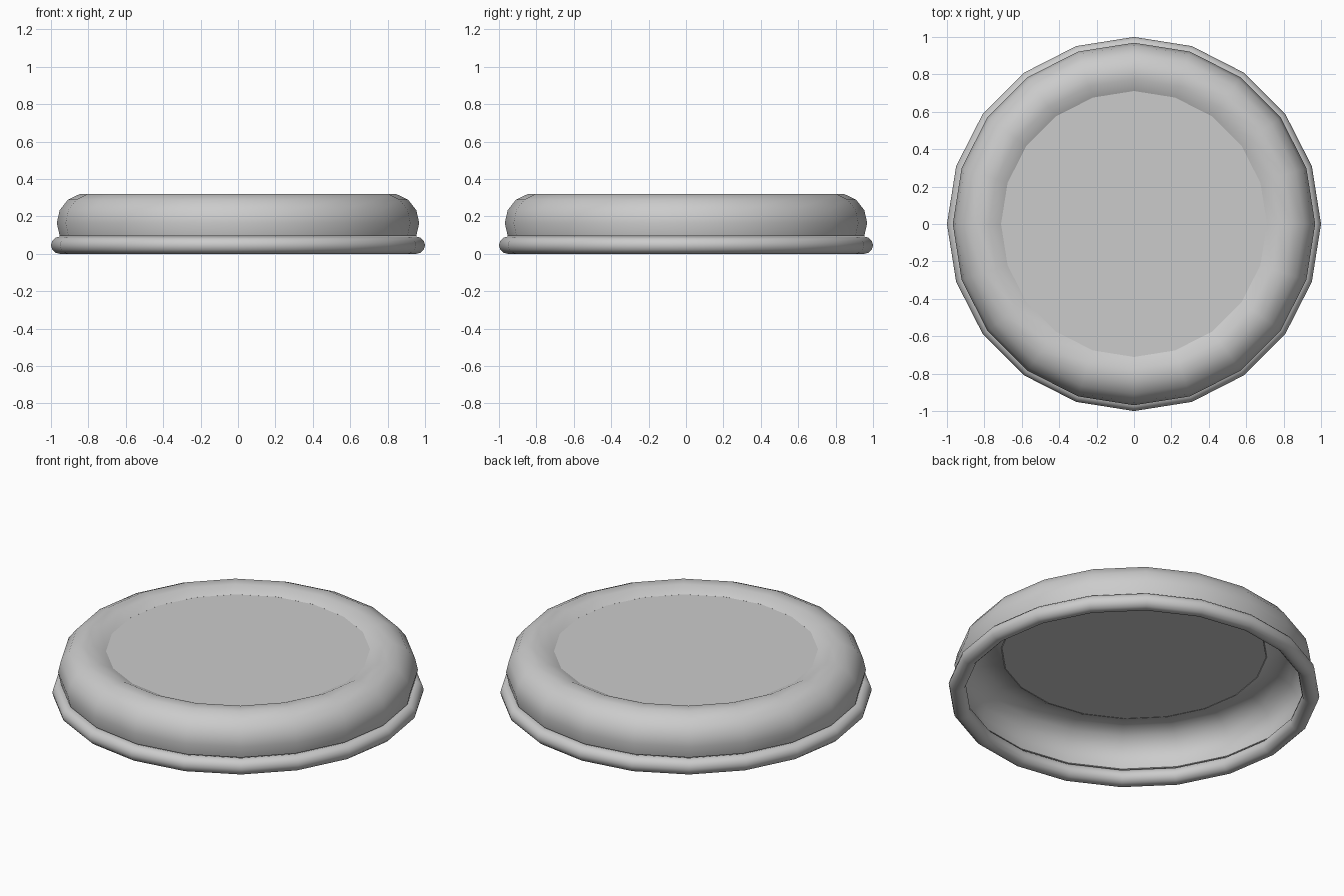
import bpy, bmesh
from math import sin, cos, pi, radians

if "Cube" in bpy.data.objects:
    bpy.data.objects.remove(bpy.data.objects["Cube"])

SIDES = 20


def revolve(name, profile):
    """Sweep a closed (radius, z) profile round the z axis."""
    bm = bmesh.new()
    rings = []
    for i in range(SIDES):
        a = 2 * pi * i / SIDES
        rings.append([bm.verts.new((r * cos(a), r * sin(a), z)) for r, z in profile])
    n = len(profile)
    for i in range(SIDES):
        p, q = rings[i], rings[(i + 1) % SIDES]
        for j in range(n):
            k = (j + 1) % n
            bm.faces.new((p[j], q[j], q[k], p[k]))
    bmesh.ops.recalc_face_normals(bm, faces=bm.faces)
    mesh = bpy.data.meshes.new(name)
    bm.to_mesh(mesh)
    bm.free()
    ob = bpy.data.objects.new(name, mesh)
    bpy.context.collection.objects.link(ob)
    smooth(ob)
    return ob


def smooth(ob):
    bpy.ops.object.select_all(action='DESELECT')
    ob.select_set(True)
    bpy.context.view_layer.objects.active = ob
    bpy.ops.object.shade_smooth_by_angle(angle=radians(35))


def arc(r, z, radius, steps, step):
    return [(r + radius * cos(s * step), z + radius * sin(s * step)) for s in steps]


# Rounded lid wall: thin shell with an arched cross-section
step = pi / 7
outer = arc(0.81, 0.165, 0.159, range(-1, 6), step)
inner = arc(0.81, 0.165, 0.149, range(-1, 6), step)
revolve("lid_wall", outer + inner[::-1])

# Rolled bead along the bottom edge
revolve("bottom_bead", arc(0.954, 0.046, 0.046, range(12), pi / 6))

# Flat recessed top panel
bpy.ops.mesh.primitive_cylinder_add(vertices=SIDES, radius=0.713, depth=0.008,
                                    location=(0, 0, 0.285), rotation=(0, 0, 0))
panel = bpy.context.object
panel.name = "top_panel"
smooth(panel)
